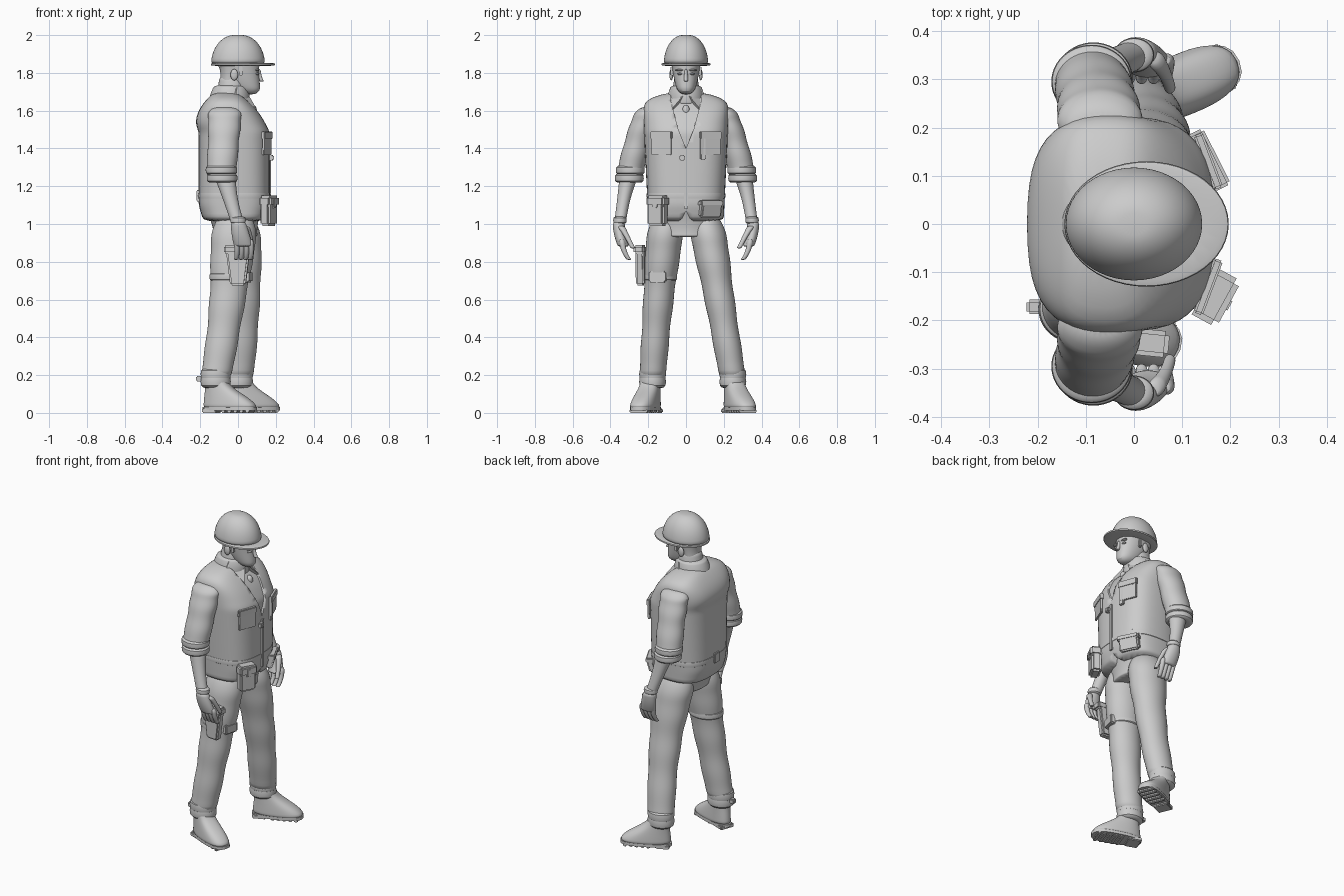
import bpy, bmesh, math
from mathutils import Vector, Matrix

if "Cube" in bpy.data.objects:
    bpy.data.objects.remove(bpy.data.objects["Cube"])

COLOUR = (.6, .6, .6, 1)
grey = bpy.data.materials.new("plain_grey")
grey.use_nodes = True
grey.diffuse_color = COLOUR
grey.node_tree.nodes["Principled BSDF"].inputs["Base Color"].default_value = COLOUR

SIDES = (("left", 1), ("right", -1))
SEGMENTS = 24
VEST_POWER = 2.8


def finish(name, mesh_data, subdivide=False):
    """Turn a bmesh into a smooth shaded object that keeps its sharp edges."""
    bmesh.ops.recalc_face_normals(mesh_data, faces=mesh_data.faces)
    mesh = bpy.data.meshes.new(name)
    mesh_data.to_mesh(mesh)
    mesh_data.free()
    mesh.materials.append(grey)
    part = bpy.data.objects.new(name, mesh)
    bpy.context.collection.objects.link(part)
    if subdivide:
        part.modifiers.new("rounding", "SUBSURF").levels = 1
    bpy.ops.object.select_all(action="DESELECT")
    part.select_set(True)
    bpy.context.view_layer.objects.active = part
    bpy.ops.object.shade_smooth_by_angle(angle=math.radians(45))
    return part


def skin(mesh_data, rings):
    """Join rings of vertices with side faces and two end caps."""
    for lower, upper in zip(rings, rings[1:]):
        for i in range(len(lower)):
            j = (i + 1) % len(lower)
            mesh_data.faces.new((lower[i], lower[j], upper[j], upper[i]))
    mesh_data.faces.new(rings[0])
    mesh_data.faces.new(rings[-1])


def loft(name, rows, power=2, egg=0, subdivide=True):
    """Stack level rings, each given as centre x, y, z and two radii."""
    mesh_data = bmesh.new()
    rings = []
    for x, y, z, depth, width in rows:
        ring = []
        for i in range(SEGMENTS):
            angle = math.tau * i / SEGMENTS
            c, s = math.cos(angle), math.sin(angle)
            along = math.copysign(abs(c) ** (2 / power), c)
            across = math.copysign(abs(s) ** (2 / power), s) * (1 + egg * c)
            ring.append(mesh_data.verts.new((x + depth * along, y + width * across, z)))
        rings.append(ring)
    skin(mesh_data, rings)
    return finish(name, mesh_data, subdivide)


def limb(name, start, bend, end, first, last, folds=0, steps=14):
    """Sweep level ellipses down a curved path, with a round start and soft folds."""
    start, bend, end = Vector(start), Vector(bend), Vector(end)
    rows = []
    for k in range(steps + 1):
        t = k / steps
        centre = start.lerp(bend, t).lerp(bend.lerp(end, t), t)
        swell = min(1, .6 + 3 * t) * (1 + .03 * math.sin(folds * math.tau * t))
        radii = [(b + (a - b) * (1 - t) ** 2) * swell for a, b in zip(first, last)]
        rows.append((*centre, *radii))
    return loft(name, rows)


def band(name, centre, depth, width, height, power=2, lip=.015):
    """Flat ring of cloth with rounded rims, wrapped around a part."""
    x, y, z = centre
    half = height / 2
    rows = [(x, y, z + half * level, depth - inset, width - inset)
            for level, inset in ((-1, lip), (-.8, 0), (.8, 0), (1, lip))]
    return loft(name, rows, power)


def box(name, centre, size, yaw=0, pitch=0, taper=1):
    """Block with bevelled edges, narrowed at the bottom by the taper."""
    mesh_data = bmesh.new()
    bmesh.ops.create_cube(mesh_data, size=1)
    for vert in mesh_data.verts:
        if vert.co.z < 0:
            vert.co.x *= taper
    mesh_data.transform(Matrix.Diagonal((*size, 1)))
    bmesh.ops.bevel(mesh_data, geom=mesh_data.edges[:], offset=min(size) / 5, segments=2, affect="EDGES")
    turn = Matrix.Rotation(yaw, 4, "Z") @ Matrix.Rotation(pitch, 4, "Y")
    mesh_data.transform(Matrix.Translation(centre) @ turn)
    return finish(name, mesh_data)


def ball(name, centre, size):
    mesh_data = bmesh.new()
    bmesh.ops.create_uvsphere(mesh_data, u_segments=16, v_segments=10, radius=1)
    mesh_data.transform(Matrix.Translation(centre) @ Matrix.Diagonal((*size, 1)))
    return finish(name, mesh_data)


# Vest with wide shoulders, a V neck and a split hem, over a shirt
def vest_ring(z, shrink=0):
    rise = max(0, (z - 1.5) / .2)
    hem = .3 * max(0, 1.1 - z)
    depth = .19 - .13 * rise ** 2 - hem
    width = .225 + .05 * (min(z, 1.6) - 1.5) - .15 * rise ** 8
    return -.02 - .045 * rise ** .5, 0, z, depth - shrink, width - shrink


levels = [1.01 + .03 * k for k in range(24)]
vest = loft("vest", [vest_ring(z) for z in levels], VEST_POWER)
loft("shirt", [vest_ring(z, .012) for z in levels[2:]], VEST_POWER)


def cut_vest(name, half_outline):
    """Cut a mirrored opening through the front of the vest."""
    outline = half_outline + [(-y, z) for y, z in reversed(half_outline) if y]
    mesh_data = bmesh.new()
    skin(mesh_data, [[mesh_data.verts.new((x, y, z)) for y, z in outline] for x in (0, .3)])
    cutter = finish(name, mesh_data)
    cutter.hide_render = True
    cutter.hide_viewport = True
    cut = vest.modifiers.new(name, "BOOLEAN")
    cut.operation, cut.solver, cut.object = "DIFFERENCE", "EXACT", cutter


cut_vest("neck_cutter", [(0, 1.4), (.04, 1.5), (.08, 1.65), (.08, 1.8)])
cut_vest("hem_cutter", [(0, 1.07), (.02, 1.03), (.06, 1), (.06, .9)])


def vest_front(y, z):
    x, _, _, depth, width = vest_ring(z)
    return x + depth * (1 - abs(y / width) ** VEST_POWER) ** (1 / VEST_POWER)


def panel(name, y, z, width, height, thick=.012):
    """Sewn piece that lies along the front of the vest."""
    step = .01
    slope_y = (vest_front(y + step, z) - vest_front(y - step, z)) / (2 * step)
    slope_z = (vest_front(y, z + step) - vest_front(y, z - step)) / (2 * step)
    return box(name, (vest_front(y, z), y, z), (thick, width, height), -math.atan(slope_y), math.atan(slope_z))


for side, s in SIDES:
    panel(side + "_chest_pocket", s * .13, 1.42, .11, .11)
    panel(side + "_pocket_flap", s * .13, 1.47, .12, .04, .02)
panel("zip_strip", 0, 1.23, .02, .3)
panel("zip_pull", -.02, 1.35, .03, .03, .04)
panel("chest_radio", .09, 1.41, .03, .14, .02)
panel("left_belt_pouch", .13, 1.08, .12, .09, .04)
panel("left_belt_pouch_flap", .13, 1.11, .13, .03, .05)
waist_x, _, waist_z, waist_depth, waist_width = vest_ring(1.15)
band("vest_belt", (waist_x, 0, waist_z), waist_depth + .004, waist_width + .004, .05, VEST_POWER)
box("back_buckle", (waist_x - waist_depth, 0, waist_z), (.02, .05, .06))

# Tool pouch on the front of the belt
pouch_turn = -.5
box("tool_pouch", (.163, -.15, 1.07), (.06, .1, .16), pouch_turn)
box("tool_pouch_flap", (.166, -.15, 1.12), (.07, .11, .06), pouch_turn)
box("tool_pouch_clip", (.19, -.165, 1.11), (.02, .03, .05), pouch_turn)

# Neck, collar and tie
limb("neck", (-.03, 0, 1.8), (-.03, 0, 1.7), (-.05, 0, 1.6), (.065, .055), (.08, .08))
limb("collar_band", (-.04, 0, 1.74), (-.04, 0, 1.7), (-.05, 0, 1.63), (.08, .075), (.11, .1))
wing = [(.04, .01, 1.67), (-.02, .08, 1.71), (-.03, .1, 1.66), (.08, .07, 1.6)]
for side, s in SIDES:
    mesh_data = bmesh.new()
    skin(mesh_data, [[mesh_data.verts.new((x + lift, y * s, z + lift)) for x, y, z in wing] for lift in (0, .015)])
    finish(side + "_collar_wing", mesh_data)
ball("tie_knot", (.08, 0, 1.6), (.02, .02, .03))
limb("tie", (.07, 0, 1.6), (.1, 0, 1.52), (.14, 0, 1.42), (.02, .02), (.02, .02))

# Head, narrow at the chin and full at the brow
head = []
for k in range(11):
    t = k / 10
    full = t ** .4
    head.append((.07 * (1 - t) ** 2, 0, 1.685 + .2 * t, .02 + .1 * full, .02 + .062 * full))
loft("head", head, 2.2)
limb("hair", (-.03, 0, 1.89), (-.03, 0, 1.8), (-.05, 0, 1.73), (.09, .085), (.05, .06))
limb("nose", (.11, 0, 1.82), (.11, 0, 1.78), (.126, 0, 1.755), (.01, .007), (.012, .011))
ball("mouth", (.1, 0, 1.725), (.01, .022, .005))
for side, s in SIDES:
    ball(side + "_ear", (-.02, s * .078, 1.79), (.02, .01, .03))
    ball(side + "_eye", (.103, s * .033, 1.795), (.01, .014, .006))
    ball(side + "_eyebrow", (.103, s * .034, 1.815), (.012, .024, .005))
    box(side + "_sideburn", (.015, s * .072, 1.81), (.02, .02, .05))

# Hard hat
dome = []
for k in range(10):
    angle = math.pi / 2 * k / 10
    spread = math.cos(angle) ** .85
    dome.append((0, 0, 1.84 + .163 * math.sin(angle), .145 * spread, .12 * spread))
loft("helmet_dome", dome)
band("helmet_brim", (.026, 0, 1.845), .173, .132, .016)

# Rolled sleeves, forearms, gloves and hands
for side, s in SIDES:
    limb(side + "_sleeve", (-.07, s * .2, 1.62), (-.07, s * .245, 1.5), (-.09, s * .3, 1.25), (.095, .06), (.08, .072), 3)
    band(side + "_cuff_upper", (-.088, s * .295, 1.285), .085, .078, .05)
    band(side + "_cuff_lower", (-.084, s * .3, 1.243), .083, .078, .05)
    limb(side + "_forearm", (-.07, s * .3, 1.26), (-.05, s * .33, 1.15), (0, s * .35, 1), (.06, .052), (.035, .031))
    band(side + "_glove_cuff", (0, s * .35, 1.02), .043, .037, .04)
    limb(side + "_palm", (0, s * .355, 1.02), (.01, s * .36, .95), (.03, s * .33, .88), (.038, .033), (.05, .03))
    for finger in range(4):
        x = -.01 + .025 * finger
        limb(f"{side}_finger_{finger}", (x, s * .34, .92), (x + .01, s * .335, .85), (x, s * .3, .81),
             (.018, .018), (.012, .013))
    limb(side + "_thumb", (.04, s * .345, .99), (.065, s * .32, .95), (.075, s * .28, .87), (.02, .022), (.012, .013))

# Trousers and boots, with the left leg stepping forward
limb("hips", (-.02, 0, 1.1), (-.02, 0, 1), (-.01, 0, .93), (.155, .21), (.115, .16))


def leg(side, s, knee, ankle, foot, yaw):
    hip = (-.015, s * .1, 1.05)
    limb(side + "_trouser_leg", hip, knee, (*ankle, .18), (.14, .11), (.083, .072), 4, 20)
    for z in (.165, .205):
        band(side + "_trouser_hem", (*ankle, z), .082, .073, .07, lip=.025)
    rows = []
    for k in range(9):
        drop = (1 + math.cos(math.pi * k / 8)) / 2
        length = .058 + .092 * drop
        rows.append((.85 * (length - .145), 0, .02 + .02 * k, length, .05 + .014 * drop))
    pieces = [loft(side + "_boot", rows, 2.4, .15),
              loft(side + "_sole", [(0, 0, z, .15, .06) for z in (.012, .03)], 2.5, .16, False),
              box(side + "_heel", (-.1, 0, .012), (.08, .09, .024))]
    for k in range(5):
        pieces.append(box(f"{side}_tread_{k}", (-.02 + .034 * k, 0, .01), (.02, .1, .02)))
    for k in range(3):
        pieces.append(box(f"{side}_lace_{k}", (.01 - .02 * k, 0, .1 + .01 * k), (.01, .06, .012)))
    for piece in pieces:
        piece.location = (*foot, 0)
        piece.rotation_euler.z = yaw


leg("right", -1, (-.04, -.15, .62), (-.118, -.177), (-.045, -.21), -.35)
leg("left", 1, (.05, .17, .65), (0, .248), (.08, .28), .4)
box("right_hem_tab", (-.205, -.172, .18), (.035, .03, .03))

# Thigh holster and its strap on the right leg
band("thigh_strap", (-.045, -.135, .72), .108, .09, .05)
box("strap_pouch", (.05, -.15, .72), (.035, .09, .06), -.25)
box("holster", (0, -.24, .775), (.13, .045, .2), -.1, 0, .62)
box("holster_top", (0, -.243, .865), (.145, .055, .045), -.1)
